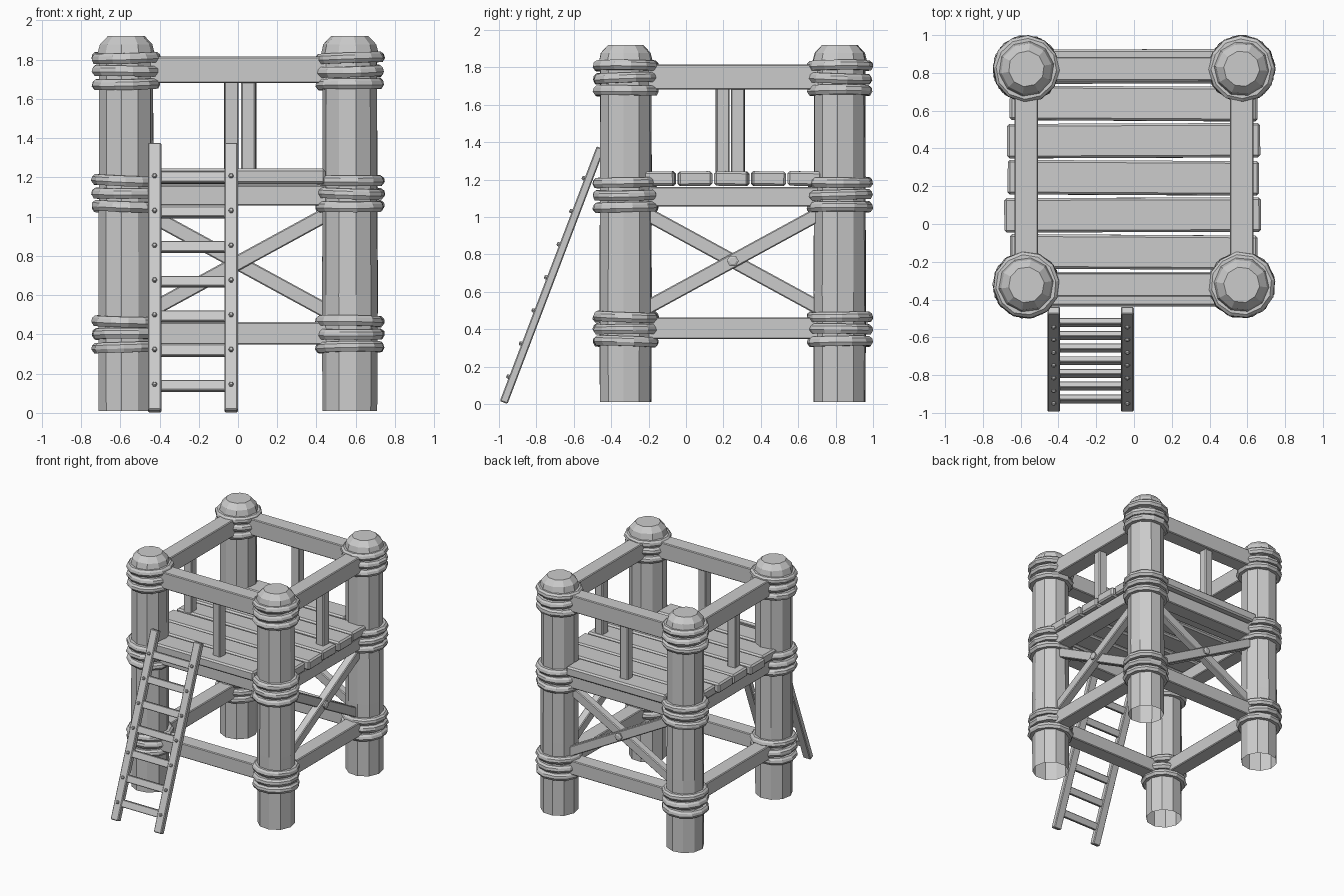
import bpy, bmesh, math, random
from mathutils import Vector, Matrix, Euler

random.seed(4)
if "Cube" in bpy.data.objects:
    bpy.data.objects.remove(bpy.data.objects["Cube"])

GREY = (0.6, 0.6, 0.6, 1)
wood = bpy.data.materials.new("grey_wood")
wood.use_nodes = True
wood.diffuse_color = GREY
wood.node_tree.nodes["Principled BSDF"].inputs["Base Color"].default_value = GREY

PX, Y0, Y1 = 0.57, -0.322, 0.822     # post centres
MID = (Y0 + Y1) / 2


def finish(name, bm, matrix=None, bevel=0):
    bmesh.ops.recalc_face_normals(bm, faces=bm.faces)
    mesh = bpy.data.meshes.new(name)
    bm.to_mesh(mesh)
    bm.free()
    mesh.materials.append(wood)
    obj = bpy.data.objects.new(name, mesh)
    bpy.context.collection.objects.link(obj)
    if matrix:
        obj.matrix_world = matrix
    if bevel:
        mod = obj.modifiers.new("worn_edges", "BEVEL")
        mod.width, mod.segments = bevel, 1
    return obj


def box(name, centre, size, rot=(0, 0, 0), bevel=0.006):
    bm = bmesh.new()
    bmesh.ops.create_cube(bm, size=1)
    bmesh.ops.scale(bm, vec=size, verts=bm.verts)
    return finish(name, bm, Matrix.Translation(centre) @ Euler(rot).to_matrix().to_4x4(), bevel)


def lathe(name, profile, sides, matrix, turn=0, wobble=0, cap=False, closed=False):
    bm = bmesh.new()
    rings = []
    for r, z in profile:
        ring = []
        for i in range(sides):
            a = turn + math.tau * i / sides
            k = r * (1 + random.uniform(-wobble, wobble))
            ring.append(bm.verts.new((k * math.cos(a), k * math.sin(a), z)))
        rings.append(ring)
    pairs = list(zip(rings, rings[1:]))
    if closed:
        pairs.append((rings[-1], rings[0]))
    for low, high in pairs:
        for i in range(sides):
            j = (i + 1) % sides
            bm.faces.new((low[i], low[j], high[j], high[i]))
    if cap:
        bm.faces.new(rings[-1])
    return finish(name, bm, matrix)


def bolt(name, centre, normal, radius):
    turn = Vector(normal).to_track_quat("Z", "Y").to_matrix().to_4x4()
    lathe(name, [(radius, -0.01), (radius, 0.008), (radius * 0.6, 0.014)], 6,
          Matrix.Translation(centre) @ turn, cap=True)


# Posts with domed tops and three bands of rope
POST = [(0.14, 0.01), (0.142, 0.6), (0.14, 1.2), (0.139, 1.8), (0.147, 1.83), (0.135, 1.878), (0.095, 1.92)]
ROPE = [(0.13, -0.026), (0.165, -0.026), (0.178, -0.006), (0.174, 0.014), (0.16, 0.027), (0.13, 0.027)]
for side, sx in (("right", -1), ("left", 1)):
    for end, y in (("front", Y0), ("back", Y1)):
        here = Matrix.Translation((sx * PX, y, 0))
        lathe(f"{end}_{side}_post", POST, 10, here, turn=random.uniform(0, 0.6), wobble=0.012, cap=True)
        for level in (0.4, 1.118, 1.742):
            for step in (-1, 0, 1):
                tilt = Euler([random.uniform(-0.04, 0.04) for _ in range(2)] + [random.random()])
                place = Matrix.Translation((sx * PX, y, level + step * 0.066)) @ tilt.to_matrix().to_4x4()
                lathe(f"{end}_{side}_rope_ring", ROPE, 12, place, wobble=0.015, closed=True)

# Horizontal beams at three heights on all four sides
for part, z, height in (("lower_beam", 0.405, 0.115), ("deck_beam", 1.108, 0.105), ("hand_rail", 1.748, 0.135)):
    for end, y in (("front", Y0), ("back", Y1)):
        box(f"{end}_{part}", (0, y, z), (2 * PX, 0.125, height))
    for side, sx in (("right", -1), ("left", 1)):
        box(f"{side}_{part}", (sx * PX, MID, z), (0.125, Y1 - Y0, height))

# One baluster in the middle of each side
for name, x, y in (("front", 0.055, Y0), ("back", -0.035, Y1), ("left", PX, 0.278), ("right", -PX, 0.195)):
    box(f"{name}_baluster", (x, y, 1.45), (0.072, 0.072, 0.48), (0, 0, random.uniform(-0.12, 0.12)))

# Deck planks; the outer two fit between the posts
for i in range(7):
    y = -0.345 + i * 0.1965
    half = 0.45 if i in (0, 6) else 0.67 + random.uniform(-0.015, 0.01)
    box("deck_plank", (random.uniform(-0.01, 0.01), y, 1.205), (2 * half, 0.182, 0.078),
        (random.uniform(-0.02, 0.02), 0, random.uniform(-0.008, 0.008)), bevel=0.012)

# Crossed braces on the back and left sides
SLOPE = math.atan(0.545)
for s in (-1, 1):
    box("back_brace", (0, Y1 + s * 0.012, 0.765), (1.12, 0.065, 0.075), (0, s * SLOPE, 0))
    box("left_brace", (PX + s * 0.012, MID, 0.765), (0.065, 1.12, 0.075), (s * SLOPE, 0, 0))
bolt("back_brace_bolt", (0, Y1 + 0.048, 0.765), (0, 1, 0), 0.032)
bolt("left_brace_bolt", (PX + 0.048, MID, 0.765), (1, 0, 0), 0.032)

# Leaning ladder with bolted rungs
foot, top = Vector((0, -0.975, 0.008)), Vector((0, -0.457, 1.37))
lean = -math.atan2(top.y - foot.y, top.z - foot.z)
out = Vector((0, -math.cos(lean), -math.sin(lean)))
for x in (-0.425, -0.035):
    box("ladder_rail", (foot + top) / 2 + Vector((x, 0, 0)), (0.068, 0.044, (top - foot).length), (lean, 0, 0))
for i in range(7):
    p = foot.lerp(top, (0.13 + i * 0.178) / 1.37)
    box("ladder_rung", p + Vector((-0.23, 0, 0)), (0.36, 0.032, 0.056), (lean, 0, 0), bevel=0.004)
    for x in (-0.425, -0.035):
        bolt("rung_bolt", p + out * 0.022 + Vector((x, 0, 0)), out, 0.013)
